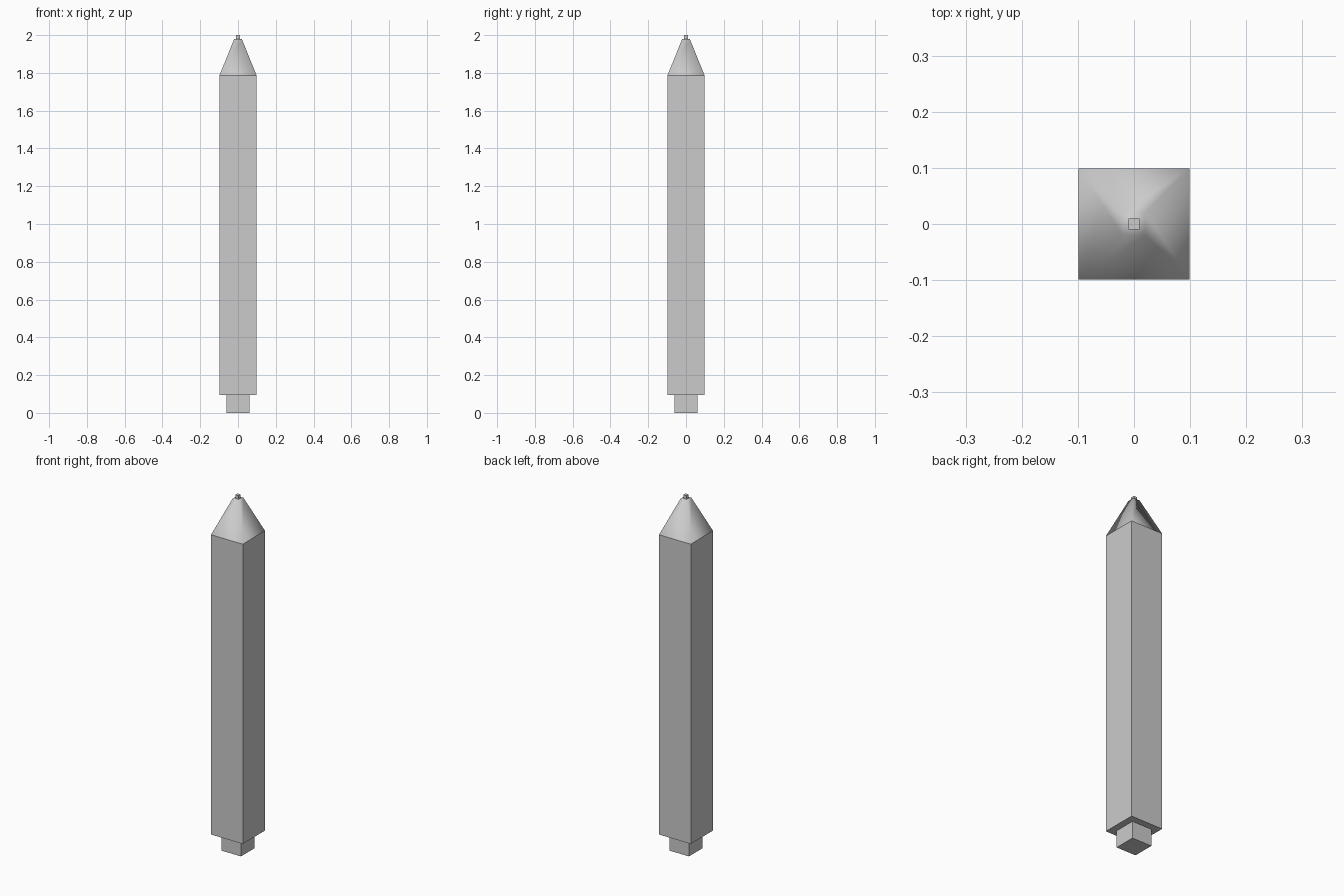
import bpy, bmesh

if "Cube" in bpy.data.objects:
    bpy.data.objects.remove(bpy.data.objects["Cube"])


def square_prism(name, z0, z1, half0, half1, smooth=False, base=True):
    """Square section running from z0 to z1, with its own half width at each end."""
    bm = bmesh.new()
    rings = []
    for z, h in ((z0, half0), (z1, half1)):
        rings.append([bm.verts.new((sx * h, sy * h, z))
                      for sx, sy in ((-1, -1), (1, -1), (1, 1), (-1, 1))])
    low, high = rings
    for i in range(4):
        j = (i + 1) % 4
        bm.faces.new((low[i], low[j], high[j], high[i]))
    bm.faces.new(high)
    if base:
        bm.faces.new(low[::-1])
    for face in bm.faces:
        face.smooth = smooth
    mesh = bpy.data.meshes.new(name)
    bm.to_mesh(mesh)
    bm.free()
    obj = bpy.data.objects.new(name, mesh)
    bpy.context.collection.objects.link(obj)
    return obj


# Stub at the bottom end
square_prism("end_stub", 0.0, 0.095, 0.061, 0.061)
# Long square body
square_prism("body", 0.095, 1.785, 0.099, 0.099)
# Softly shaded taper, open where it sits on the body
square_prism("taper", 1.785, 1.98, 0.099, 0.02, smooth=True, base=False)
# Small square point
square_prism("point", 1.98, 2.0, 0.01, 0.01)
